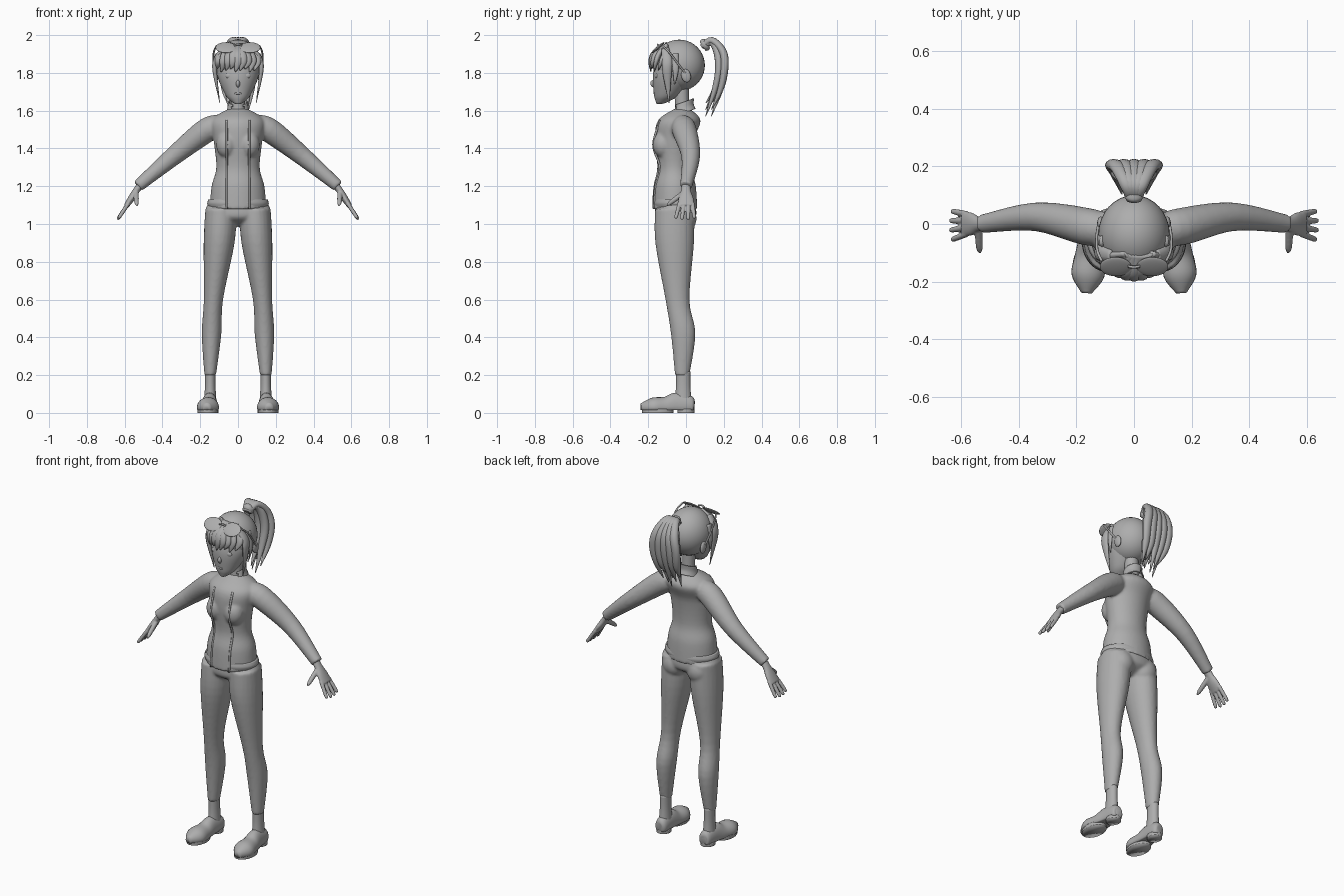
import bpy, bmesh, math
from mathutils import Matrix, Vector

cube = bpy.data.objects.get("Cube")
if cube:
    bpy.data.objects.remove(cube, do_unlink=True)

grey = bpy.data.materials.new("plain grey")
grey.use_nodes = True
tone = (.42, .42, .42, 1)
grey.diffuse_color = tone
grey.node_tree.nodes["Principled BSDF"].inputs["Base Color"].default_value = tone

AXIS_X, AXIS_Y = Vector((1, 0, 0)), Vector((0, 1, 0))
SIDES = {"left": 1, "right": -1}


def curve_through(rows, steps=5):
    """Resample rows of numbers along a Catmull-Rom spline."""
    resampled = []
    last = len(rows) - 1
    for i in range(last):
        nearby = (rows[max(i - 1, 0)], rows[i], rows[i + 1], rows[min(i + 2, last)])
        for t in (step / steps for step in range(steps)):
            resampled.append([
                b + t / 2 * (c - a + t * (2 * a - 5 * b + 4 * c - d + t * (3 * (b - c) + d - a)))
                for a, b, c, d in zip(*nearby)])
    resampled.append(rows[last])
    return resampled


def tube(bm, points, widths, depths=None, ratio=1, side=1, across=AXIS_Y,
         level=False, sides=24, capped=True):
    """Loft ellipses along a path; level keeps every ring horizontal."""
    depths = depths or [width * ratio for width in widths]
    rows = curve_through([(x * side, y, z, width, depth)
                          for (x, y, z), width, depth in zip(points, widths, depths)])
    centres = [Vector(row[:3]) for row in rows]
    rings = []
    for i, (centre, row) in enumerate(zip(centres, rows)):
        u, v = AXIS_X, AXIS_Y
        if not level:
            following = centres[min(i + 1, len(centres) - 1)]
            tangent = (following - centres[max(i - 1, 0)]).normalized()
            u = (across - tangent * across.dot(tangent)).normalized()
            v = tangent.cross(u)
        width, depth = row[3:]
        angles = [math.tau * k / sides for k in range(sides)]
        rings.append([bm.verts.new(centre + u * width * math.cos(angle)
                                   + v * depth * math.sin(angle)) for angle in angles])
    for lower, upper in zip(rings, rings[1:]):
        for k in range(sides):
            n = (k + 1) % sides
            bm.faces.new((lower[k], lower[n], upper[n], upper[k]))
    if capped:
        bm.faces.new(rings[0])
        bm.faces.new(rings[-1])


def ball(bm, centre, radii, tilt=0):
    matrix = (Matrix.Translation(centre) @ Matrix.Rotation(tilt, 4, 'X')
              @ Matrix.Diagonal((*radii, 1)))
    bmesh.ops.create_uvsphere(bm, u_segments=32, v_segments=20, radius=1, matrix=matrix)


def finish(name, bm, voxel=0, thickness=0):
    """Turn the bmesh into a smooth object, optionally blended or thickened."""
    bmesh.ops.recalc_face_normals(bm, faces=bm.faces)
    for face in bm.faces:
        face.smooth = True
    mesh = bpy.data.meshes.new(name)
    bm.to_mesh(mesh)
    bm.free()
    mesh.materials.append(grey)
    part = bpy.data.objects.new(name, mesh)
    bpy.context.collection.objects.link(part)
    if voxel:
        blend = part.modifiers.new("blend", 'REMESH')
        blend.mode = 'VOXEL'
        blend.voxel_size = voxel
        blend.use_smooth_shade = True
        relax = part.modifiers.new("relax", 'SMOOTH')
        relax.factor = .5
        relax.iterations = 4
    if thickness:
        part.modifiers.new("shell", 'SOLIDIFY').thickness = thickness


# Jacket: torso and sleeves blended together
torso_ratio = .8
torso_points = [(0, -.06, 1.08), (0, -.06, 1.2), (0, -.06, 1.3), (0, -.06, 1.45),
                (0, -.035, 1.55), (0, -.02, 1.61)]
torso_widths = [.15, .14, .115, .13, .14, .05]
bm = bmesh.new()
tube(bm, torso_points, torso_widths, ratio=torso_ratio, level=True, sides=40)
for side in SIDES.values():
    ball(bm, (.06 * side, -.12, 1.42), (.055, .055, .07))
    tube(bm, [(.08, -.02, 1.52), (.16, -.01, 1.5), (.34, .025, 1.36), (.53, 0, 1.2)],
         [.05, .065, .05, .032], side=side)
finish("jacket", bm, voxel=.008)

# Raised edges of the open jacket front
bm = bmesh.new()
for side in SIDES.values():
    edge = []
    for (_, y, z), width in zip(torso_points[:-1], torso_widths):
        depth = torso_ratio * math.sqrt(width ** 2 - .06 ** 2)
        edge.append((.06, y - depth, z))
    edge[3] = (.06, -.173, 1.42)
    tube(bm, edge, [.006] * len(edge), side=side, across=AXIS_X, sides=8)
finish("jacket_front_edges", bm)

bm = bmesh.new()
tube(bm, [(0, -.06, z) for z in (1.09, 1.11, 1.13)], [.157, .163, .157],
     ratio=.72, level=True, sides=40)
finish("jacket_hem", bm)

# Collar, open at the throat and higher at the back
bm = bmesh.new()
tube(bm, [(0, -.015, 1.59), (0, -.015, 1.62), (0, -.01, 1.65)], [.06, .05, .046],
     level=True, sides=32, capped=False)
throat = [face for face in bm.faces if face.calc_center_median().y < -.048]
bmesh.ops.delete(bm, geom=throat, context='FACES')
for vert in bm.verts:
    vert.co.z += vert.co.y * .4
finish("collar", bm, thickness=.006)

bm = bmesh.new()
tube(bm, [(0, -.02, 1.56), (0, -.02, 1.62), (0, -.025, 1.73)], [.05, .038, .04], level=True)
finish("neck", bm)

# Trousers: hips and both legs blended together
bm = bmesh.new()
tube(bm, [(0, -.055, z) for z in (.99, 1.03, 1.08, 1.12)], [.06, .16, .17, .15],
     ratio=.64, level=True, sides=40)
for side in SIDES.values():
    ball(bm, (.08 * side, -.01, 1.03), (.07, .066, .075))
    tube(bm, [(.09, -.06, 1.08), (.1, -.06, .9), (.13, -.045, .6), (.14, -.015, .42),
              (.147, -.02, .2)], [.083, .082, .051, .052, .031], ratio=1.25,
         side=side, level=True)
finish("trousers", bm, voxel=.008)

for label, side in SIDES.items():
    # Ankle, rounded shoe and two-part sole
    bm = bmesh.new()
    tube(bm, [(.147, -.015, z) for z in (.22, .14, .06)], [.028, .028, .033],
         ratio=1.36, side=side, level=True)
    finish(label + "_ankle", bm)

    bm = bmesh.new()
    tube(bm, [(.146, .045, .04), (.146, .03, .04), (.15, -.05, .037), (.155, -.11, .03),
              (.16, -.18, .03), (.165, -.24, .03)],
         [.015, .035, .042, .05, .057, .018], [.02, .05, .07, .055, .05, .02],
         side=side, across=AXIS_X)
    for vert in bm.verts:
        vert.co.z = max(vert.co.z, .014)
    finish(label + "_shoe", bm)

    bm = bmesh.new()
    for x, y, width, ratio in ((.159, -.15, .055, 1.5), (.147, 0, .04, 1.1)):
        tube(bm, [(x, y, 0), (x, y, .02)], [width, width], ratio=ratio, side=side, level=True)
    finish(label + "_sole", bm)

    # Hand: palm, four spread fingers and thumb
    bm = bmesh.new()
    tube(bm, [(.51, 0, 1.215), (.54, 0, 1.175), (.565, 0, 1.135), (.592, 0, 1.095)],
         [.024, .026, .04, .044], [.02, .018, .018, .014], side=side)
    for finger in range(4):
        spread = finger - 1.5
        curl = .006 * abs(spread)
        base = Vector((.58, .023 * spread, 1.11))
        tip = Vector((.642 - curl, .033 * spread - .005, 1.02 + curl))
        tube(bm, [base, base.lerp(tip, .85), tip], [.011, .01, .004], side=side, sides=10)
    tube(bm, [(.54, -.01, 1.165), (.537, -.08, 1.115), (.535, -.1, 1.096)],
         [.015, .012, .004], side=side, across=AXIS_X, sides=12)
    finish(label + "_hand", bm, voxel=.004)

# Face with nose, lips, eyes and ears
bm = bmesh.new()
tube(bm, [(0, -.14, 1.636), (0, -.125, 1.65), (0, -.1, 1.69), (0, -.063, 1.8), (0, -.05, 1.92)],
     [.015, .036, .07, .111, .085], level=True, sides=36)
ball(bm, (0, -.172, 1.742), (.011, .016, .02), tilt=.4)
ball(bm, (0, -.165, 1.692), (.02, .008, .007))
for side in SIDES.values():
    ball(bm, (.045 * side, -.155, 1.785), (.022, .011, .016))
    ball(bm, (.116 * side, 0, 1.785), (.012, .025, .036), tilt=.25)
finish("face", bm)

bm = bmesh.new()
ball(bm, (0, -.036, 1.84), (.124, .136, .136))
finish("hair_cap", bm)


def brow(x):
    """Depth of the fringe at a given distance from the middle."""
    return -.03 - .157 * math.sqrt(1 - (x / .13) ** 2)


# Swept fringe and side locks
bm = bmesh.new()
for strand in range(-4, 5):
    x = strand / 40
    tip = x - .014
    tube(bm, [(x * .4 + .015, -.105, 1.945), (x * .8, brow(x) + .018, 1.905), (x, brow(x), 1.86),
              (tip, brow(tip), 1.805 + .008 * (strand % 3))],
         [.022, .025, .023, .003], ratio=.55, across=AXIS_X, sides=10)
for side in SIDES.values():
    tube(bm, [(.08, -.11, 1.93), (.117, -.1, 1.87), (.122, -.1, 1.8), (.096, -.09, 1.64)],
         [.02, .028, .024, .002], ratio=.5, side=side, sides=10)
    tube(bm, [(.11, -.06, 1.9), (.125, -.055, 1.82), (.118, -.06, 1.74)],
         [.02, .017, .003], ratio=.5, side=side, sides=10)
finish("fringe_and_side_locks", bm)

# Ponytail: layered tapering strands and a hair tie
bm = bmesh.new()
for strand in range(-4, 5):
    x = strand / 53
    layer = -.016 if strand % 2 else .014
    shorten = .035 * (strand % 3)
    tube(bm, [(x * .12, .085, 1.94), (x * .35, .137, 1.966 + layer * .4),
              (x * .75, .182 + layer, 1.91), (x, .19 + layer, 1.82),
              (x * .9, .168 + layer, 1.71), (x * .75, .12 + layer, 1.57 + shorten)],
         [.018, .023, .026, .025, .019, .002], ratio=.8, across=AXIS_X, sides=12)
finish("ponytail", bm)

bm = bmesh.new()
tube(bm, [(0, .088, 1.94), (0, .1, 1.948), (0, .113, 1.956)], [.028, .034, .028], across=AXIS_X)
finish("hair_tie", bm)

# Sunglasses pushed up on the head
bm = bmesh.new()
for side in SIDES.values():
    ball(bm, (.064 * side, -.148, 1.934), (.055, .043, .008), tilt=.7)
    tube(bm, [(.112, -.128, 1.945), (.128, -.09, 1.91), (.129, -.04, 1.845), (.121, .01, 1.78)],
         [.005] * 4, side=side, across=AXIS_X, sides=8)
tube(bm, [(-.02, -.147, 1.945), (0, -.15, 1.95), (.02, -.147, 1.945)], [.005] * 3, sides=8)
finish("sunglasses", bm)
